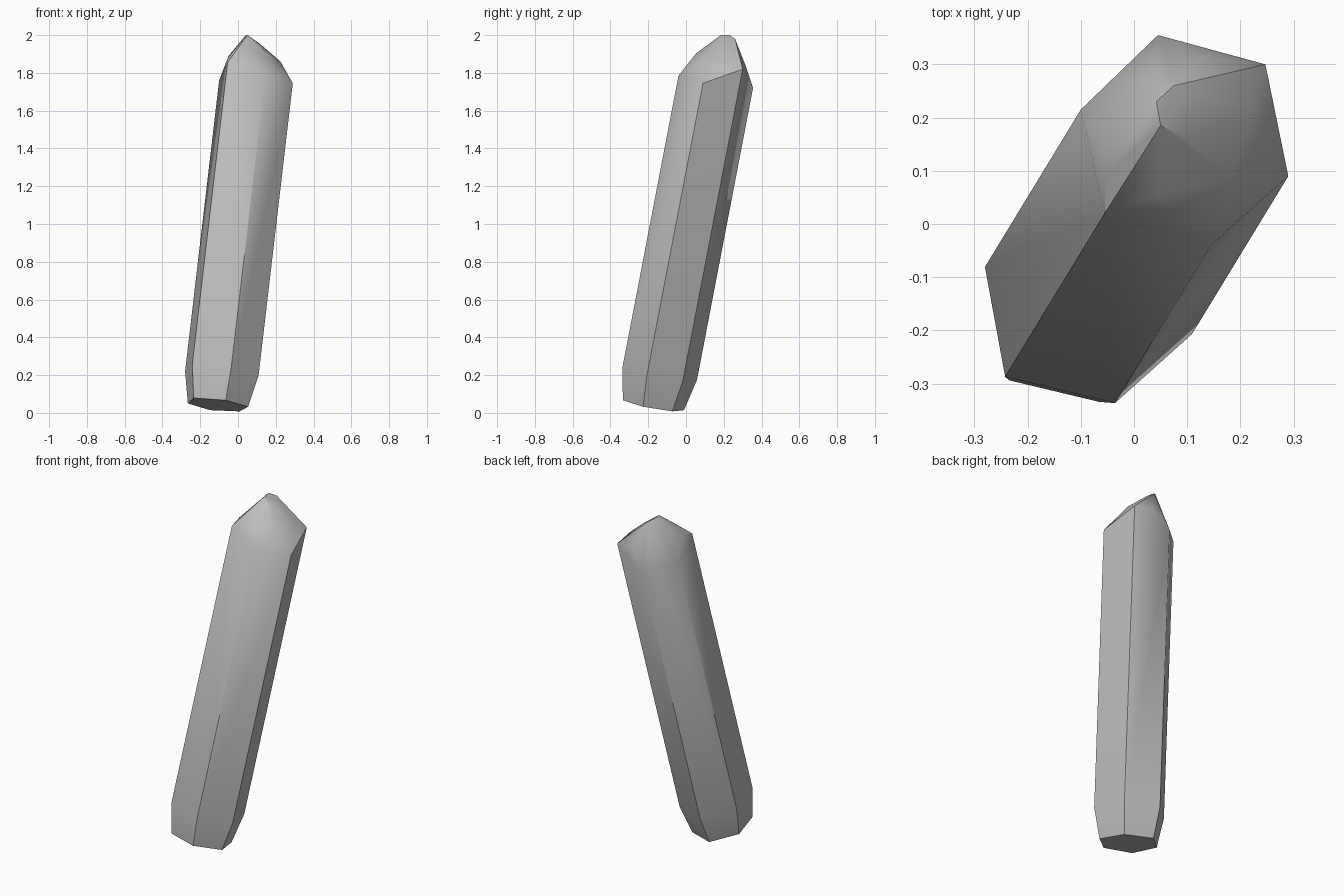
import bpy
import bmesh
from math import radians
from mathutils import Vector

default_cube = bpy.data.objects.get("Cube")
if default_cube is not None:
    bpy.data.objects.remove(default_cube, do_unlink=True)


def make_material(name, value):
    material = bpy.data.materials.new(name)
    material.use_nodes = True
    colour = (value, value, value, 1)
    material.diffuse_color = colour
    shader = material.node_tree.nodes["Principled BSDF"]
    shader.inputs["Base Color"].default_value = colour
    return material


def project_along(point, axis, plane_centre):
    """Slide a point along the axis to the plane square to it."""
    return point - axis * ((point - plane_centre).dot(axis) / axis.dot(axis))


# Leaning axis of the crystal and the centre of its lower bevel ring
lean_axis = Vector((0.117, 0.192, 1))
bevel_centre = Vector((-0.09, -0.145, 0.21))
base_centre = bevel_centre - lean_axis * 0.168
base_scale = 0.82

# Uneven shoulder where the six long sides meet the cut tip
shoulder = [Vector(p) for p in (
    (-0.10, 0.215, 1.76), (-0.055, 0.02, 1.855), (0.145, -0.04, 1.785),
    (0.29, 0.09, 1.745), (0.247, 0.30, 1.82), (0.045, 0.355, 1.72),
)]

# Facet corners of the tip, from the left flank round to the peak
tip = [Vector(p) for p in (
    (-0.05, 0.16, 1.89), (-0.053, 0.09, 1.88), (0.045, 0.055, 1.905),
    (0.185, 0.085, 1.87), (0.09, 0.165, 1.968), (0.225, 0.215, 1.86),
    (0.115, 0.24, 1.955), (0.13, 0.315, 1.84), (0.075, 0.26, 1.98),
    (0.05, 0.185, 2), (0.042, 0.23, 2),
)]

# Straight sides end in a square-cut ring, which tapers to the flat base
bevel_ring = [project_along(p, lean_axis, bevel_centre) for p in shoulder]
base_ring = [base_centre + (p - bevel_centre) * base_scale for p in bevel_ring]

# Wrap the rings and tip in one convex faceted skin
bm = bmesh.new()
for corner in base_ring + bevel_ring + shoulder + tip:
    bm.verts.new(corner)
hull = bmesh.ops.convex_hull(bm, input=bm.verts[:])
loose = {item for item in hull["geom_interior"] + hull["geom_unused"]
         if isinstance(item, bmesh.types.BMVert) and item.is_valid}
bmesh.ops.delete(bm, geom=list(loose), context="VERTS")
bmesh.ops.dissolve_limit(bm, angle_limit=radians(1),
                         verts=bm.verts[:], edges=bm.edges[:])
bmesh.ops.recalc_face_normals(bm, faces=bm.faces[:])

mesh = bpy.data.meshes.new("crystal_shard")
bm.to_mesh(mesh)
bm.free()
mesh.materials.append(make_material("stone_grey", 0.5))

crystal = bpy.data.objects.new("crystal_shard", mesh)
bpy.context.collection.objects.link(crystal)

# Soft facets with crisp ridges
bpy.ops.object.select_all(action="DESELECT")
crystal.select_set(True)
bpy.context.view_layer.objects.active = crystal
bpy.ops.object.shade_smooth_by_angle(angle=radians(30))
